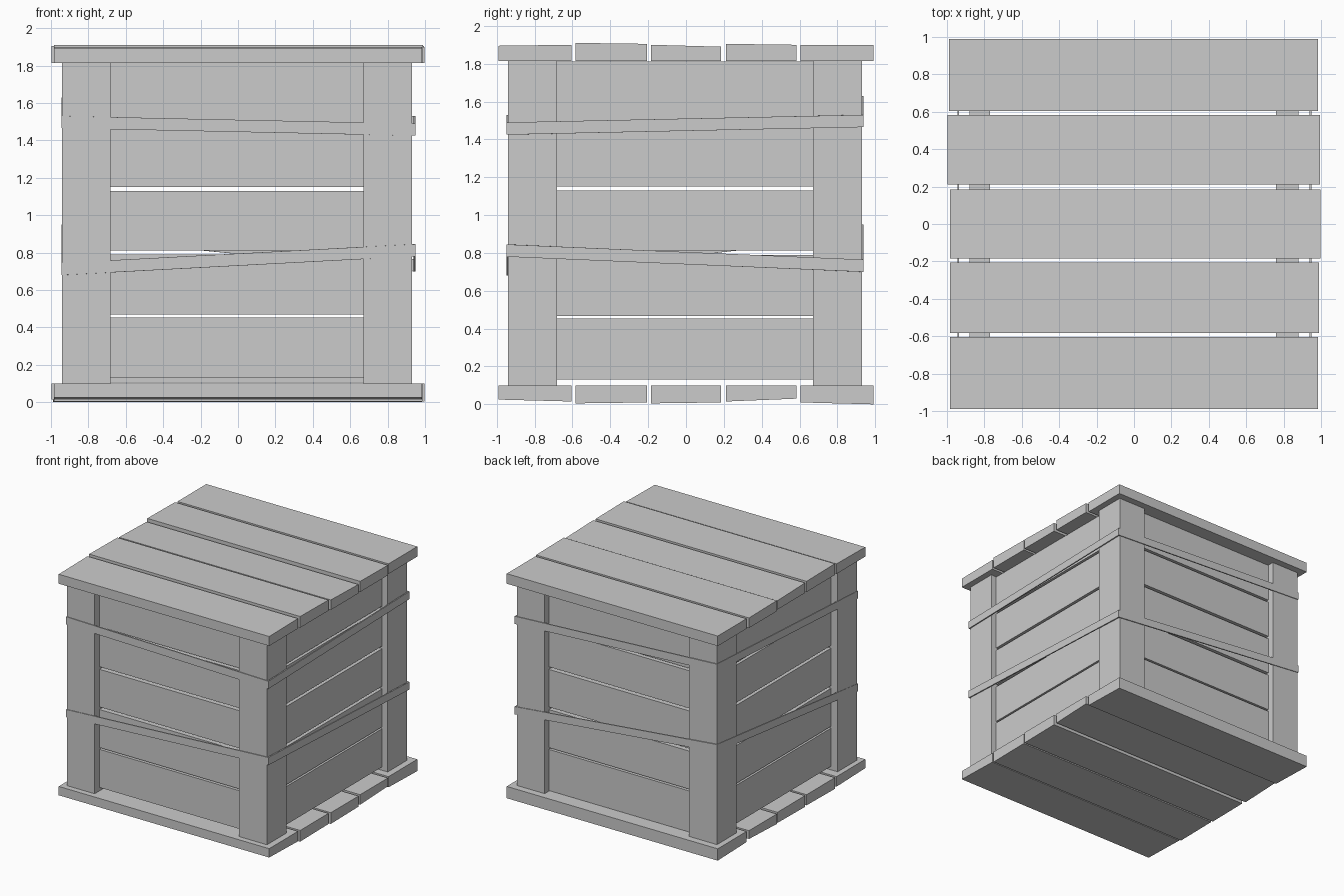
import bpy, bmesh

if "Cube" in bpy.data.objects:
    bpy.data.objects.remove(bpy.data.objects["Cube"])


def mesh_object(name, verts, faces):
    mesh = bpy.data.meshes.new(name)
    mesh.from_pydata(verts, [], faces)
    bm = bmesh.new()
    bm.from_mesh(mesh)
    bmesh.ops.recalc_face_normals(bm, faces=bm.faces)
    bm.to_mesh(mesh)
    bm.free()
    obj = bpy.data.objects.new(name, mesh)
    bpy.context.collection.objects.link(obj)
    return obj


def extrude_x(name, profile, x0, x1):
    """Board running along x from a (y, z) outline."""
    n = len(profile)
    verts = [(x, y, z) for x in (x0, x1) for y, z in profile]
    faces = [tuple(range(n)), tuple(range(n, 2 * n))]
    faces += [(i, (i + 1) % n, n + (i + 1) % n, n + i) for i in range(n)]
    return mesh_object(name, verts, faces)


def box(name, x, y, z):
    return extrude_x(name, [(y[0], z[0]), (y[1], z[0]), (y[1], z[1]), (y[0], z[1])], *x)


# Base and lid boards: y range, uneven outer face, x range
spans = [(-0.99, -0.605), (-0.583, -0.205), (-0.185, 0.185), (0.212, 0.583), (0.605, 0.99)]
base_z = [(0.025, 0.015), (0.005, 0.01), (0.005, 0.01), (0.015, 0.03), (0.01, 0.0)]
lid_z = [(1.895, 1.90), (1.91, 1.905), (1.90, 1.89), (1.905, 1.90), (1.90, 1.90)]
ends = [(-0.985, 0.985), (-0.985, 0.99), (-0.985, 0.998), (-0.998, 0.995), (-0.99, 0.985)]
for i, ((y0, y1), (b0, b1), (t0, t1), (x0, x1)) in enumerate(zip(spans, base_z, lid_z, ends), 1):
    extrude_x(f"base_board_{i}", [(y0, b0), (y1, b1), (y1, 0.1), (y0, 0.1)], x0, x1)
    extrude_x(f"lid_board_{i}", [(y0, 1.815), (y1, 1.815), (y1, t1), (y0, t0)], x0, x1)

# Corner posts
sides = {"low": (-0.942, -0.682), "high": (0.671, 0.931)}
for xn, xr in sides.items():
    for yn, yr in sides.items():
        box(f"corner_post_x_{xn}_y_{yn}", xr, yr, (0.1, 1.815))

# Wall slats, recessed between the posts
slats = [(0.13, 0.453), (0.468, 0.79), (0.812, 1.13), (1.152, 1.47), (1.49, 1.813)]
for i, z in enumerate(slats, 1):
    box(f"front_slat_{i}", (-0.76, 0.75), (-0.88, -0.77), z)
    box(f"back_slat_{i}", (-0.76, 0.75), (0.76, 0.875), (0.105, z[1]) if i == 1 else z)
    box(f"left_slat_{i}", (-0.88, -0.77), (-0.76, 0.75), z)
    box(f"right_slat_{i}", (0.76, 0.88), (-0.76, 0.75), z)

# Thin crooked straps wrapped around the posts
outer = [(-0.945, -0.948), (0.948, -0.948), (0.948, 0.938), (-0.945, 0.938)]
t = 0.01
inner = [(x - t if x > 0 else x + t, y - t if y > 0 else y + t) for x, y in outer]


def strap(name, bottoms, height=0.065):
    rings = [(outer, 0), (outer, height), (inner, height), (inner, 0)]
    verts = [(x, y, z + h) for ring, h in rings for (x, y), z in zip(ring, bottoms)]
    faces = [(r * 4 + i, r * 4 + (i + 1) % 4, (r + 1) % 4 * 4 + (i + 1) % 4, (r + 1) % 4 * 4 + i)
             for r in range(4) for i in range(4)]
    mesh_object(name, verts, faces)


# Heights at front left, front right, back right, back left
strap("lower_strap", (0.68, 0.78, 0.70, 0.885))
strap("upper_strap", (1.465, 1.425, 1.465, 1.565))
